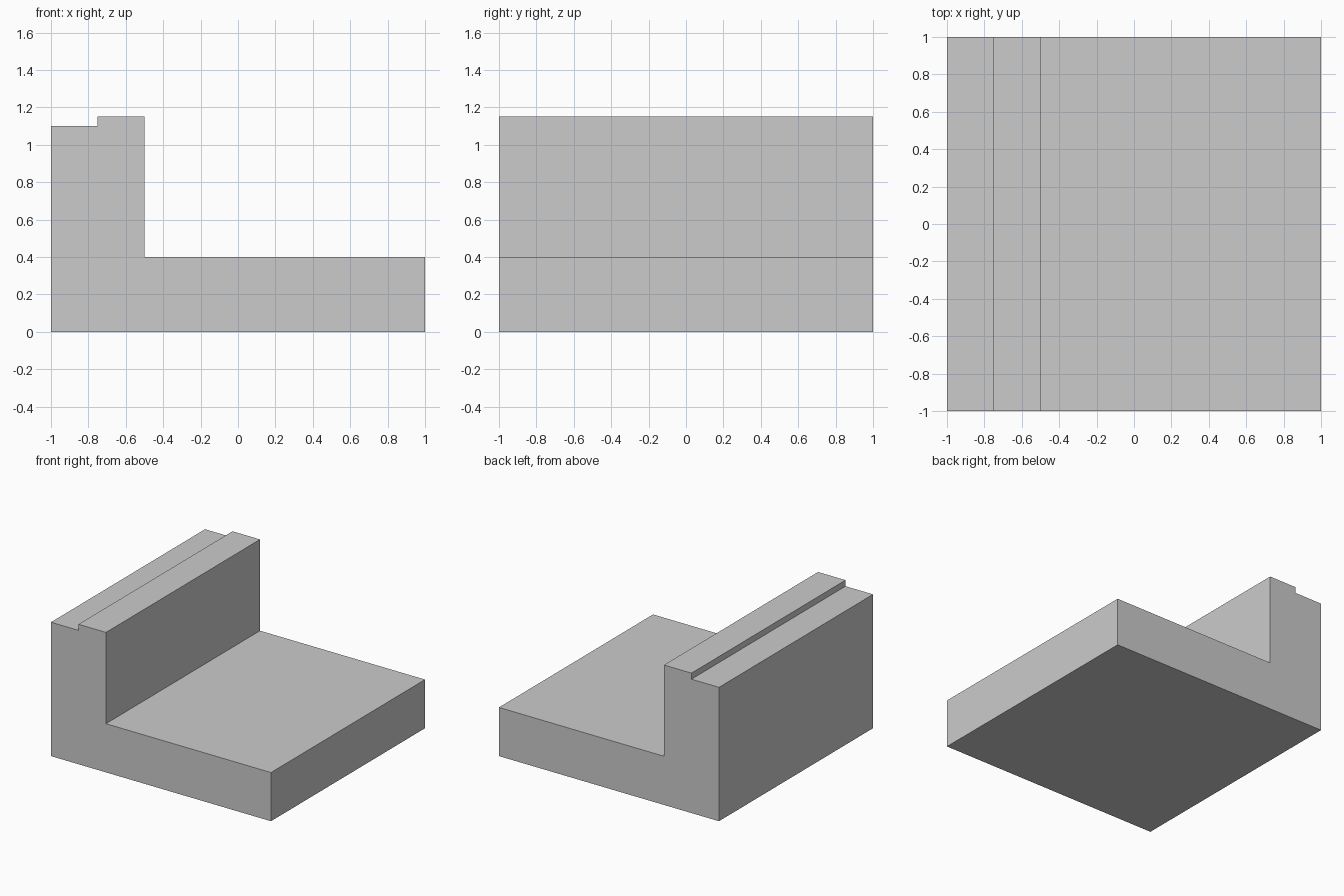
import bpy
import bmesh

# Remove the default object
cube = bpy.data.objects.get("Cube")
if cube:
    bpy.data.objects.remove(cube, do_unlink=True)

# Single grey colour
GREY = (0.6, 0.6, 0.6, 1.0)
mat = bpy.data.materials.new("plain grey")
mat.use_nodes = True
mat.diffuse_color = GREY
mat.node_tree.nodes["Principled BSDF"].inputs["Base Color"].default_value = GREY


def extrude_profile(name, profile, y_front, y_back):
    """Extrude an x-z outline along y into a closed solid."""
    bm = bmesh.new()
    face = bm.faces.new([bm.verts.new((x, y_front, z)) for x, z in profile])
    result = bmesh.ops.extrude_face_region(bm, geom=[face])
    moved = [g for g in result["geom"] if isinstance(g, bmesh.types.BMVert)]
    bmesh.ops.translate(bm, verts=moved, vec=(0, y_back - y_front, 0))
    bmesh.ops.recalc_face_normals(bm, faces=bm.faces)
    mesh = bpy.data.meshes.new(name)
    bm.to_mesh(mesh)
    bm.free()
    mesh.materials.append(mat)
    obj = bpy.data.objects.new(name, mesh)
    bpy.context.collection.objects.link(obj)
    return obj


# Floor slab with an upright wall and a raised lip along its inner edge
profile = [(-1, 0), (1, 0), (1, 0.4), (-0.5, 0.4),
           (-0.5, 1.15), (-0.75, 1.15), (-0.75, 1.1), (-1, 1.1)]
extrude_profile("stepped_ledge", profile, -1, 1)
